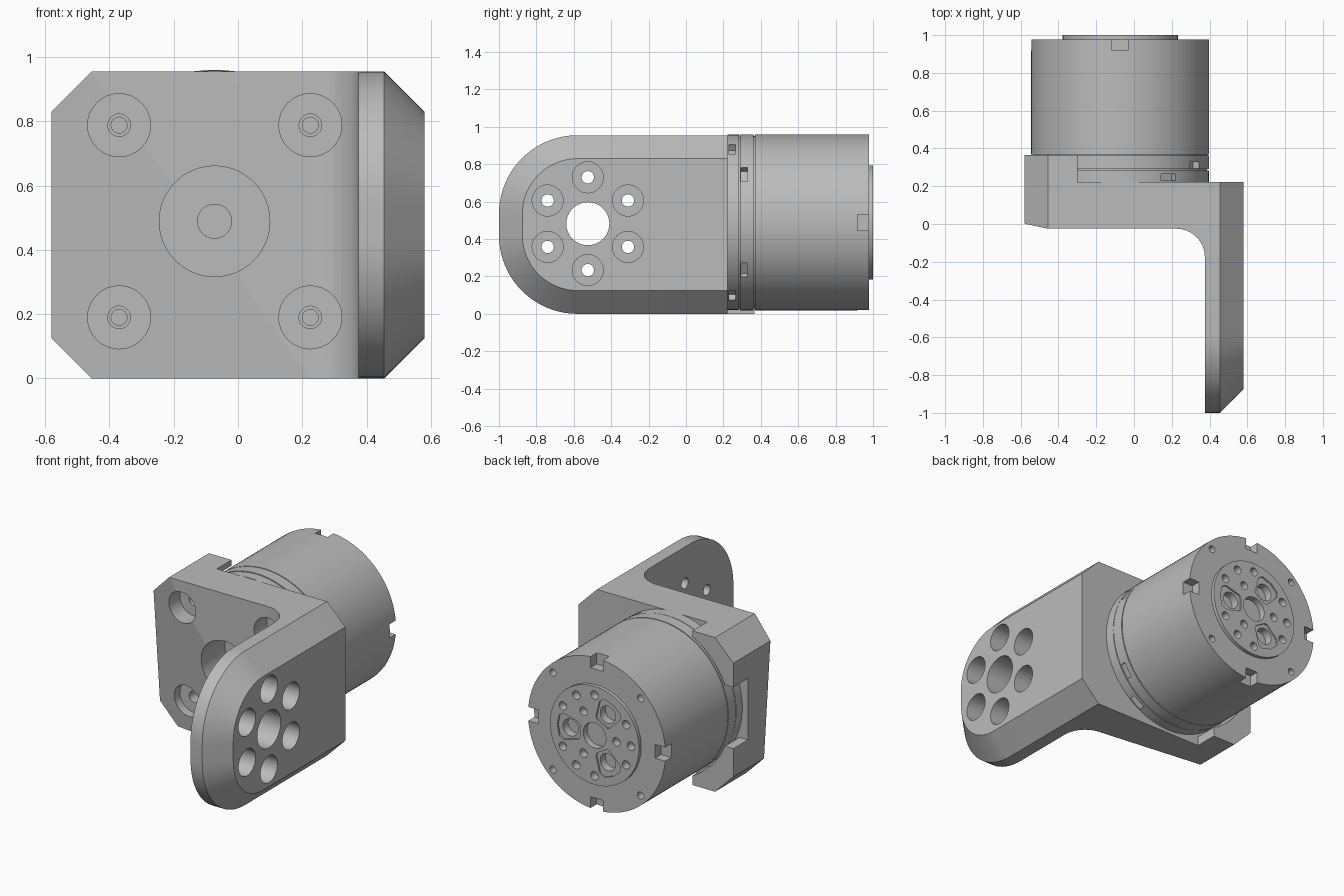
import bpy, bmesh, math
from math import sin, cos, radians, pi

if "Cube" in bpy.data.objects:
    bpy.data.objects.remove(bpy.data.objects["Cube"])

grey = bpy.data.materials.new("machined_grey")
grey.diffuse_color = (0.50, 0.50, 0.50, 1)
grey.use_nodes = True
grey.node_tree.nodes["Principled BSDF"].inputs["Base Color"].default_value = grey.diffuse_color

H = 0.955              # bracket height
MX, MZ, R = -0.073, 0.489, 0.471   # motor axis and radius
AY, AZ = -0.525, 0.482           # centre of the arm hole pattern


def make(name, rings):
    """Solid lofted through equal-length rings of points, capped at both ends."""
    bm = bmesh.new()
    vs = [[bm.verts.new(p) for p in ring] for ring in rings]
    n = len(vs[0])
    for a, b in zip(vs, vs[1:]):
        for i in range(n):
            j = (i + 1) % n
            bm.faces.new((a[i], a[j], b[j], b[i]))
    bm.faces.new(vs[0])
    bm.faces.new(vs[-1])
    bmesh.ops.recalc_face_normals(bm, faces=bm.faces)
    me = bpy.data.meshes.new(name)
    bm.to_mesh(me)
    bm.free()
    ob = bpy.data.objects.new(name, me)
    bpy.context.collection.objects.link(ob)
    me.materials.append(grey)
    return ob


def lathe(name, profile, u, v, axis='Y', n=32):
    """Turned solid; profile is (radius, position along axis)."""
    rings = []
    for r, t in profile:
        ring = []
        for k in range(n):
            a = 2 * pi * k / n
            p, q = u + r * cos(a), v + r * sin(a)
            ring.append((p, t, q) if axis == 'Y' else (t, p, q))
        rings.append(ring)
    return make(name, rings)


def prism_y(name, pts, y0, y1):
    return make(name, [[(x, y, z) for x, z in pts] for y in (y0, y1)])


def polar_box(r0, r1, width, deg, y0, y1):
    """Block at an angle around the motor axis."""
    c, s = cos(radians(deg)), sin(radians(deg))
    w = width / 2
    pts = [(MX + r * c - t * s, MZ + r * s + t * c)
           for r, t in ((r0, -w), (r1, -w), (r1, w), (r0, w))]
    return prism_y("cutter", pts, y0, y1)


def boolean(ob, tool, op='DIFFERENCE'):
    m = ob.modifiers.new("cut", 'BOOLEAN')
    m.operation, m.object, m.solver = op, tool, 'EXACT'
    bpy.context.view_layer.objects.active = ob
    bpy.ops.object.modifier_apply(modifier=m.name)
    bpy.data.objects.remove(tool)


def at(r, deg):
    return MX + r * cos(radians(deg)), MZ + r * sin(radians(deg))


# Bracket: L-shaped plan with inner fillet and rear ear, extruded upward
plan = [(-0.6, -0.025), (0.225, -0.025)]
plan += [(0.225 + 0.15 * sin(radians(a)), -0.175 + 0.15 * cos(radians(a)))
         for a in range(10, 91, 10)]
plan += [(0.375, -1.1), (0.6, -1.1), (0.6, 0.222), (-0.30, 0.222),
         (-0.30, 0.365), (-0.6, 0.365)]
bracket = make("bracket", [[(x, y, z) for x, y in plan] for z in (-0.1, 1.1)])


# Envelope: rounded arm end and chamfered outer edges
def outline(x, inset):
    r, mid = 0.42 - inset, H / 2
    pts = []
    for dz, a0 in ((mid - 0.42, 90), (0.42 - mid, 180)):
        pts += [(x, -0.58 + r * cos(radians(a)), mid + dz + r * sin(radians(a)))
                for a in [a0 + 90 * k / 20 for k in range(21)]]
    return pts + [(x, 0.6, inset), (x, 0.6, H - inset)]


envelope = make("envelope", [outline(-0.58, 0.125), outline(-0.455, 0),
                             outline(0.455, 0), outline(0.58, 0.125)])
boolean(bracket, envelope, 'INTERSECT')


# Slanted lower-left region of the plate front
def slant(x, z):
    return -0.025 + 0.085 * ((0.225 - x) / 0.68 + (H - z) / H - 1)


corners = [(-0.7, 1.299), (0.225, 0.0), (0.225, -0.1), (-0.7, -0.1)]
boolean(bracket, make("slant", [[(x, -0.2, z) for x, z in corners],
                                [(x, slant(x, z), z) for x, z in corners]]))

# Motor seat in the ear, side window, and centre opening
boolean(bracket, lathe("seat", [(0.487, 0.222), (0.487, 0.5)], MX, MZ, n=96))
boolean(bracket, prism_y("window", [(-0.7, 0.30), (-0.45, 0.30),
                                    (-0.45, 0.68), (-0.7, 0.68)], 0.222, 0.5))
boolean(bracket, lathe("opening", [(0.172, -0.2), (0.172, 0.3)], MX, MZ, n=48))

# Counterbored plate holes
for x in (-0.37, 0.225):
    for z in (0.19, 0.788):
        boolean(bracket, lathe("bore", [(0.098, -0.2), (0.098, 0.10),
                                        (0.035, 0.10), (0.035, 0.3)], x, z))

# Arm holes: centre and ring of six counterbores
boolean(bracket, lathe("hub", [(0.115, 0.3), (0.115, 0.7)], AY, AZ, 'X', 48))
for k in range(6):
    a = radians(30 + 60 * k)
    boolean(bracket, lathe("bore", [(0.033, 0.3), (0.033, 0.44), (0.083, 0.44), (0.083, 0.7)],
                           AY + 0.248 * cos(a), AZ + 0.248 * sin(a), 'X'))

# Motor housing with thin grooves between base, ring and body
housing = lathe("motor_housing", [
    (R - .002, 0.222), (R - .002, 0.284), (R - .012, 0.284), (R - .012, 0.29),
    (R, 0.29), (R, 0.362), (R - .01, 0.362), (R - .01, 0.368),
    (R, 0.368), (R, 0.978)], MX, MZ, n=96)
# Front shaft recess and screw holes
boolean(housing, lathe("shaft", [(0.053, 0.1), (0.053, 0.26)], MX, MZ))
for x in (-0.37, 0.225):
    for z in (0.19, 0.788):
        boolean(housing, lathe("screw", [(0.025, 0.1), (0.025, 0.26)], x, z, n=16))
# Rear rim notches and small holes
for k in range(4):
    boolean(housing, polar_box(0.40, 0.6, 0.085, 90 * k, 0.918, 1.1))
    x, z = at(0.425, 45 + 90 * k)
    boolean(housing, lathe("pin", [(0.022, 0.92), (0.022, 1.1)], x, z, n=16))
# Slots in the base rings
for s in (-1, 1):
    boolean(housing, polar_box(0.43, 0.6, 0.09, s * 57, 0.230, 0.264))
    boolean(housing, polar_box(0.43, 0.6, 0.09, s * 33, 0.294, 0.328))

# Output flange with its hole pattern
flange = lathe("output_flange", [(0.305, 0.93), (0.305, 1.0)], MX, MZ, n=64)
boolean(housing, lathe("flange_seat", [(0.305, 0.93), (0.305, 1.1)], MX, MZ, n=64))
boolean(flange, lathe("centre", [(0.078, 0.96), (0.078, 1.1)], MX, MZ))
for k in range(3):
    c = 120 * k
    pocket = [at(0.105, c - 20), at(0.12, c - 26), at(0.225, c - 21), at(0.25, c - 15),
              at(0.255, c), at(0.25, c + 15), at(0.225, c + 21), at(0.12, c + 26),
              at(0.105, c + 20)]
    boolean(flange, prism_y("pocket", pocket, 0.99, 1.1))
    x, z = at(0.17, c)
    boolean(flange, lathe("port", [(0.053, 0.94), (0.053, 1.1)], x, z, n=24))
    for r, d in ((0.25, 30), (0.25, 60), (0.25, 90), (0.15, 60)):
        x, z = at(r, c + d)
        boolean(flange, lathe("hole", [(0.026, 0.95), (0.026, 1.1)], x, z, n=16))

# Smooth curved walls, keep edges crisp
for ob in (bracket, housing, flange):
    bpy.ops.object.select_all(action='DESELECT')
    ob.select_set(True)
    bpy.context.view_layer.objects.active = ob
    bpy.ops.object.shade_smooth_by_angle(angle=radians(25))
